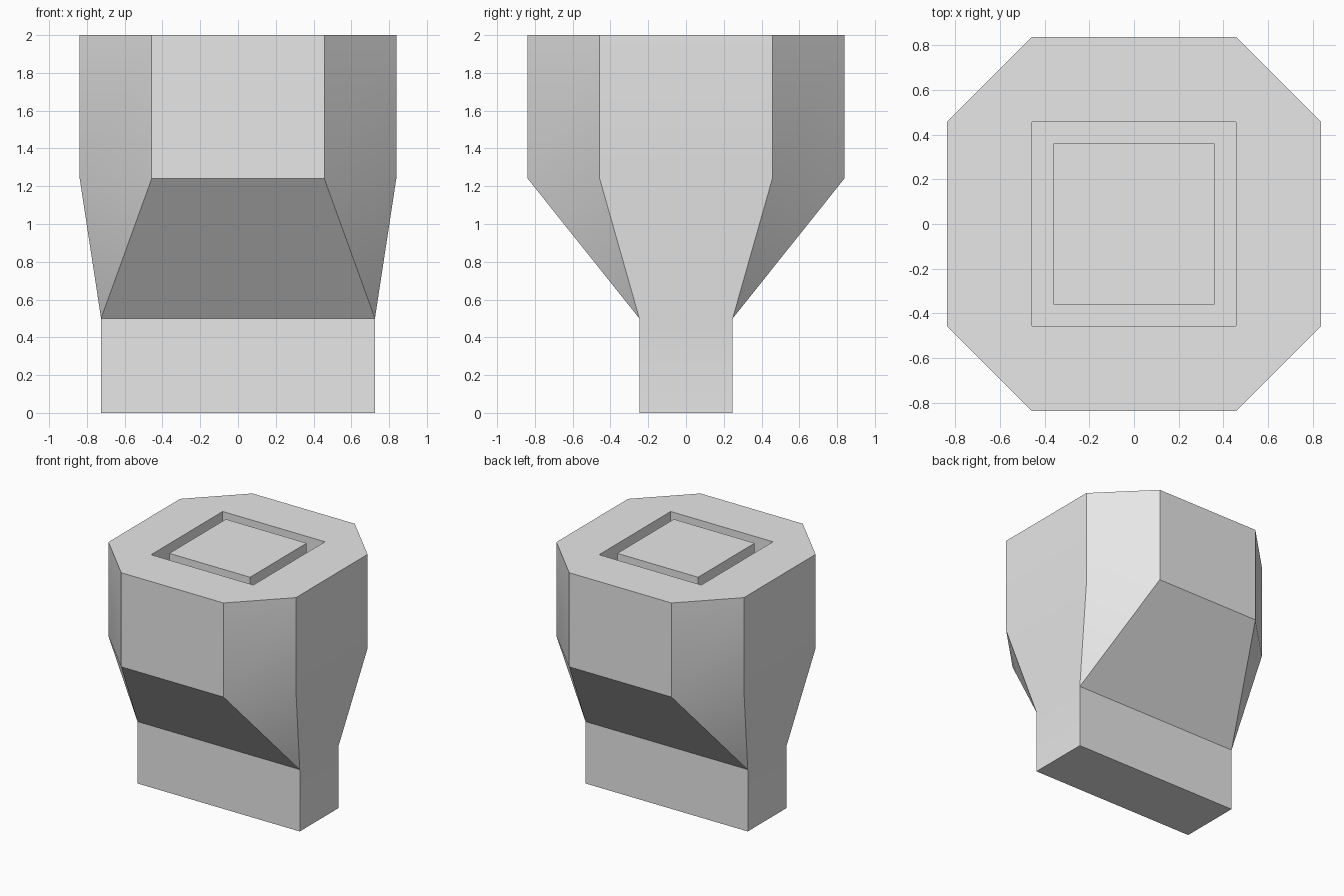
import bpy
import bmesh

if "Cube" in bpy.data.objects:
    bpy.data.objects.remove(bpy.data.objects["Cube"])

TOP, BEND, NECK = 2.0, 1.24, 0.5        # heights of the levels
R, C = 0.838, 0.457                     # octagon half width, half flat length
BX, BY = 0.725, 0.247                   # half size of the base block
HOLE, PLUG, DEPTH = 0.457, 0.361, 0.3   # square groove in the top

grey = bpy.data.materials.new("light grey")
grey.diffuse_color = (0.8, 0.8, 0.8, 1)
grey.use_nodes = True
grey.node_tree.nodes["Principled BSDF"].inputs["Base Color"].default_value = grey.diffuse_color

bm = bmesh.new()


def ring(points, z):
    return [bm.verts.new((x, y, z)) for x, y in points]


def rect(hx, hy):
    return [(-hx, -hy), (hx, -hy), (hx, hy), (-hx, hy)]


def walls(a, b):
    n = len(a)
    for i in range(n):
        j = (i + 1) % n
        bm.faces.new((a[i], a[j], b[j], b[i]))


# Base block
bottom = ring(rect(BX, BY), 0)
neck = ring(rect(BX, BY), NECK)
bm.faces.new(bottom[::-1])
walls(bottom, neck)

# Octagonal head; points 2i and 2i+1 are the ends of flat side i
octagon = [(-C, -R), (C, -R), (R, -C), (R, C), (C, R), (-C, R), (-R, C), (-R, -C)]
bend = ring(octagon, BEND)
rim = ring(octagon, TOP)
walls(bend, rim)

# Transition from the block to the octagon
for i in range(4):
    j = (i + 1) % 4
    bm.faces.new((neck[i], neck[j], bend[2 * i + 1], bend[2 * i]))
    bm.faces.new((neck[i], bend[2 * i], bend[2 * i - 1]))

# Top face with a square groove around a central plug
hole_top = ring(rect(HOLE, HOLE), TOP)
hole_floor = ring(rect(HOLE, HOLE), TOP - DEPTH)
plug_floor = ring(rect(PLUG, PLUG), TOP - DEPTH)
plug_top = ring(rect(PLUG, PLUG), TOP)
for i in range(4):
    j = (i + 1) % 4
    bm.faces.new((rim[2 * i], rim[2 * i + 1], hole_top[j], hole_top[i]))
    bm.faces.new((rim[2 * i - 1], rim[2 * i], hole_top[i]))
walls(hole_top, hole_floor)
walls(hole_floor, plug_floor)
walls(plug_floor, plug_top)
bm.faces.new(plug_top)

bmesh.ops.recalc_face_normals(bm, faces=bm.faces)
mesh = bpy.data.meshes.new("socket_body")
bm.to_mesh(mesh)
bm.free()
mesh.materials.append(grey)
body = bpy.data.objects.new("socket_body", mesh)
bpy.context.collection.objects.link(body)

# Smooth shading across the shallow bends only
bpy.context.view_layer.objects.active = body
body.select_set(True)
bpy.ops.object.shade_smooth_by_angle(angle=0.5236)
